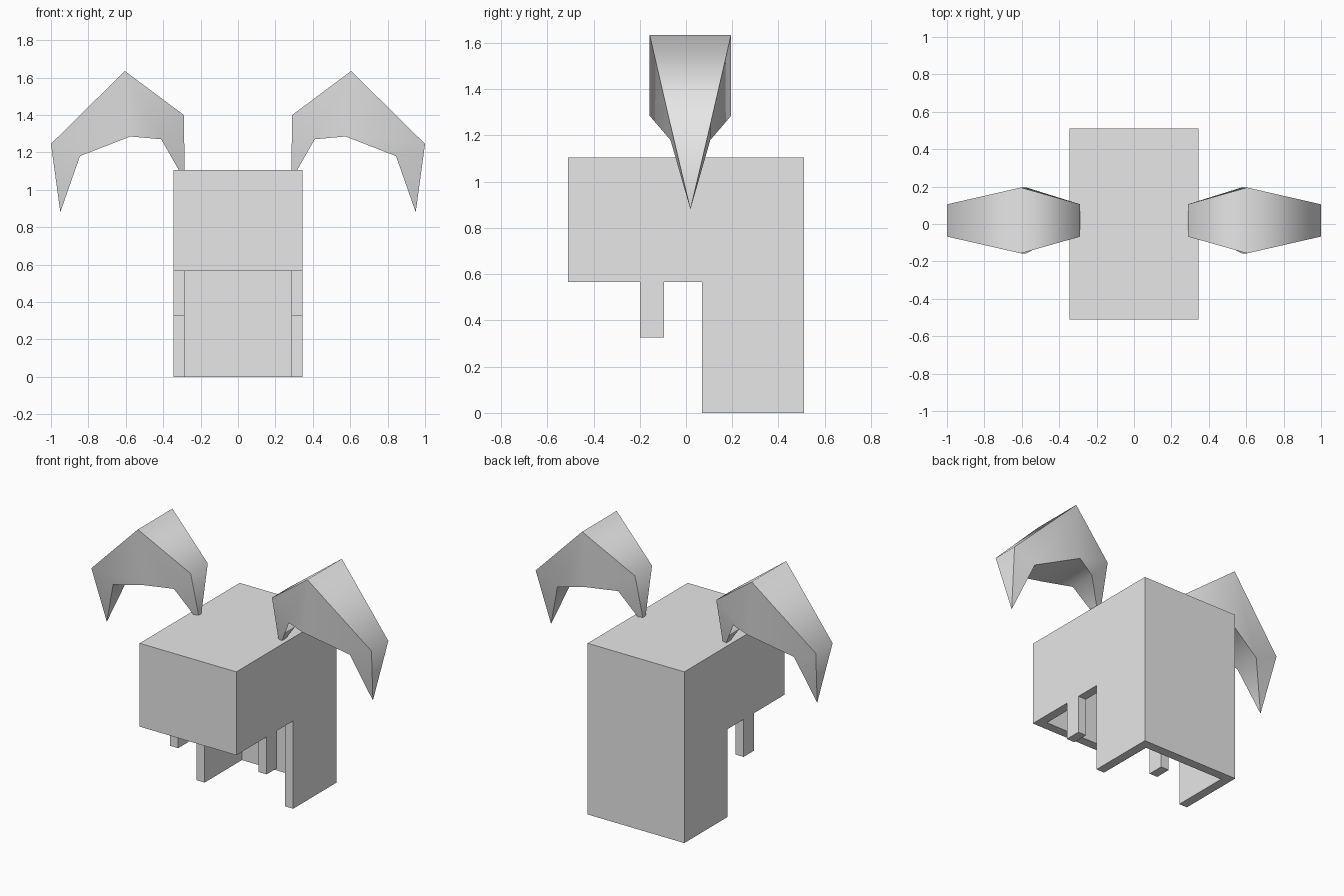
import bpy
import bmesh

if "Cube" in bpy.data.objects:
    bpy.data.objects.remove(bpy.data.objects["Cube"])

grey = bpy.data.materials.new("light_grey")
grey.use_nodes = True
grey.diffuse_color = (0.8, 0.8, 0.8, 1)
grey.node_tree.nodes["Principled BSDF"].inputs["Base Color"].default_value = grey.diffuse_color


def make_object(name, bm):
    bmesh.ops.recalc_face_normals(bm, faces=bm.faces)
    mesh = bpy.data.meshes.new(name)
    bm.to_mesh(mesh)
    bm.free()
    mesh.materials.append(grey)
    obj = bpy.data.objects.new(name, mesh)
    bpy.context.collection.objects.link(obj)
    return obj


def extrude_profile(name, profile, half_width):
    """Extrude a (y, z) outline across x."""
    bm = bmesh.new()
    face = bm.faces.new([bm.verts.new((-half_width, y, z)) for y, z in profile])
    result = bmesh.ops.extrude_face_region(bm, geom=[face])
    verts = [g for g in result["geom"] if isinstance(g, bmesh.types.BMVert)]
    bmesh.ops.translate(bm, verts=verts, vec=(2 * half_width, 0, 0))
    return make_object(name, bm)


# Helmet: side outline with cheek tabs, hollowed from below
outline = [(-0.51, 1.105), (-0.51, 0.567), (-0.2, 0.567), (-0.2, 0.325),
           (-0.095, 0.325), (-0.095, 0.567), (0.07, 0.567), (0.07, 0),
           (0.51, 0), (0.51, 1.105)]
helmet = extrude_profile("helmet_shell", outline, 0.345)
hollow = extrude_profile("helmet_hollow_cutter",
                         [(-0.45, -0.2), (0.45, -0.2), (0.45, 1.045), (-0.45, 1.045)], 0.287)
hollow.hide_render = True
hollow.hide_viewport = True
cut = helmet.modifiers.new("hollow", "BOOLEAN")
cut.operation = "DIFFERENCE"
cut.solver = "EXACT"
cut.object = hollow

# Horn stations: outer (x, z), inner (x, z), half depth
STATIONS = [((0.29, 1.40), (0.41, 1.27), 0.087),
            ((0.605, 1.635), (0.575, 1.285), 0.176),
            ((1.0, 1.245), (0.845, 1.18), 0.086)]
ROOT, TIP = (0.284, 1.048), (0.95, 0.88)
MID_Y = 0.019


def make_horn(name, side):
    bm = bmesh.new()

    def vert(point, dy=0):
        return bm.verts.new((side * point[0], MID_Y + dy, point[1]))

    rings = [[vert(outer, -d), vert(outer, d), vert(inner, d), vert(inner, -d)]
             for outer, inner, d in STATIONS]
    root, tip = vert(ROOT), vert(TIP)
    for i in range(4):
        j = (i + 1) % 4
        bm.faces.new((root, rings[0][j], rings[0][i]))
        for a, b in zip(rings, rings[1:]):
            bm.faces.new((a[i], a[j], b[j], b[i]))
        bm.faces.new((rings[-1][i], rings[-1][j], tip))
    # Smooth along the horn, crisp along its four corners
    for face in bm.faces:
        face.smooth = True
    around = {frozenset((r[i], r[(i + 1) % 4])) for r in rings for i in range(4)}
    for edge in bm.edges:
        edge.smooth = frozenset(edge.verts) in around
    return make_object(name, bm)


make_horn("left_horn", 1)
make_horn("right_horn", -1)
